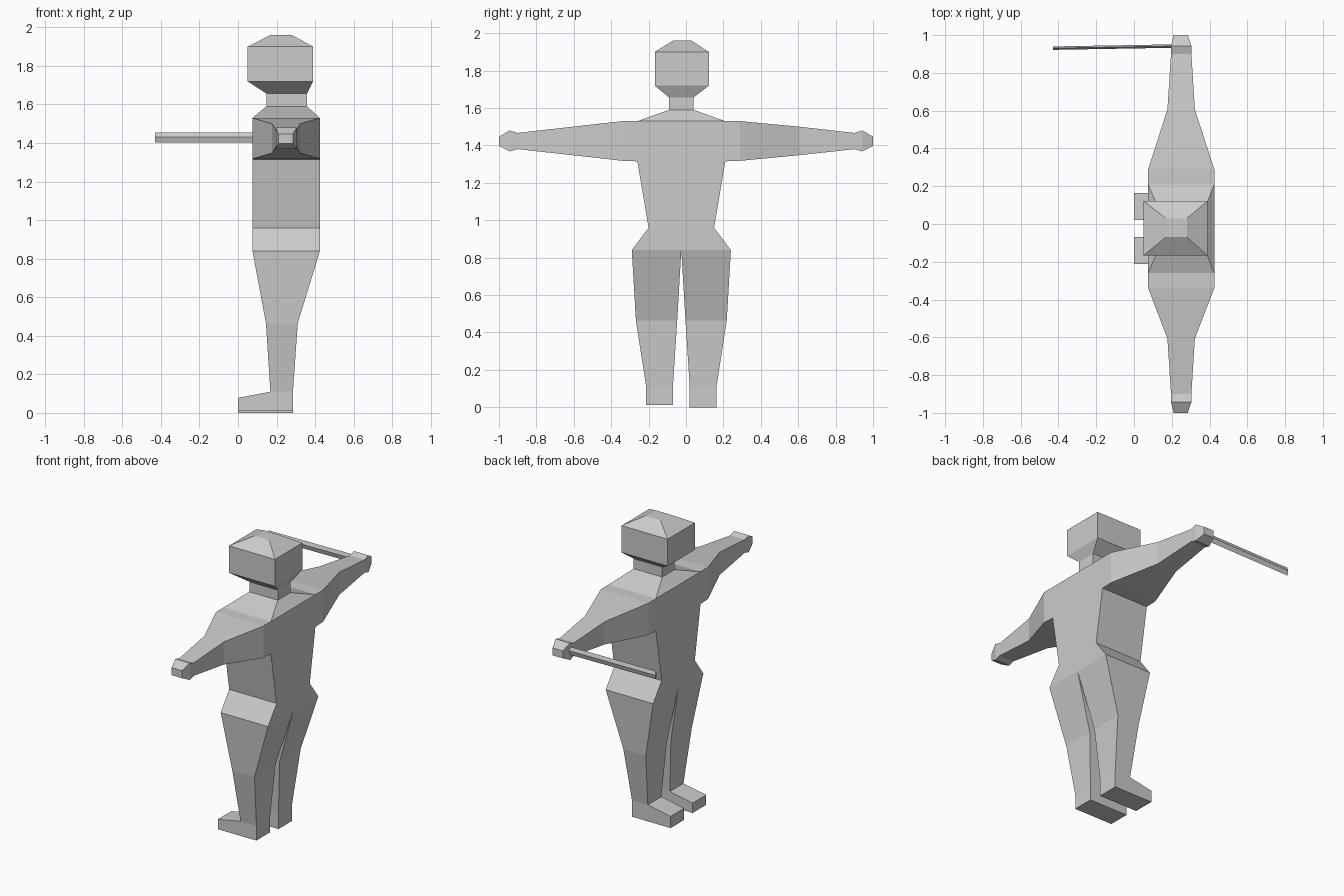
import bpy
import bmesh

if "Cube" in bpy.data.objects:
    bpy.data.objects.remove(bpy.data.objects["Cube"])

MID = -0.025  # centre line of the body in y


def loft(name, rings):
    """Skin a list of equal-length point rings and cap both ends."""
    bm = bmesh.new()
    loops = [[bm.verts.new(p) for p in ring] for ring in rings]
    n = len(loops[0])
    for a, b in zip(loops, loops[1:]):
        for i in range(n):
            j = (i + 1) % n
            bm.faces.new((a[i], a[j], b[j], b[i]))
    bm.faces.new(loops[0])
    bm.faces.new(loops[-1])
    bmesh.ops.recalc_face_normals(bm, faces=bm.faces)
    mesh = bpy.data.meshes.new(name)
    bm.to_mesh(mesh)
    bm.free()
    obj = bpy.data.objects.new(name, mesh)
    bpy.context.collection.objects.link(obj)
    return obj


def flat(z, x0, x1, y0, y1):
    """Horizontal rectangle."""
    return [(x0, y0, z), (x1, y0, z), (x1, y1, z), (x0, y1, z)]


def upright(y, x0, x1, z0, z1):
    """Rectangle standing across y."""
    return [(x0, y, z0), (x1, y, z0), (x1, y, z1), (x0, y, z1)]


# Torso: hips, waist, chest, shoulders, neck base
loft("torso", [
    flat(z, x0, x1, MID - w, MID + w) for z, x0, x1, w in (
        (0.84, 0.075, 0.425, 0.265),
        (0.96, 0.075, 0.425, 0.175),
        (1.315, 0.075, 0.425, 0.235),
        (1.53, 0.075, 0.425, 0.235),
        (1.59, 0.147, 0.358, 0.066))])

# Neck and head with bevelled crown and jaw
loft("head", [
    flat(1.59, 0.147, 0.358, -0.091, 0.041),
    flat(1.657, 0.147, 0.358, -0.091, 0.041),
    flat(1.72, 0.05, 0.39, -0.167, 0.122),
    flat(1.90, 0.05, 0.39, -0.167, 0.122),
    flat(1.96, 0.168, 0.28, -0.07, 0.03)])

for side, label in ((-1, "right"), (1, "left")):
    # Arm with fist
    loft(label + "_arm", [
        upright(MID + side * 0.235, 0.075, 0.425, 1.315, 1.53),
        upright(MID + side * 0.315, 0.075, 0.425, 1.318, 1.53),
        upright(side * 0.607, 0.177, 0.322, 1.348, 1.50),
        upright(side * 0.90, 0.196, 0.304, 1.38, 1.467),
        upright(side * 0.943, 0.196, 0.304, 1.368, 1.48),
        upright(side * 1.0, 0.21, 0.285, 1.397, 1.447)])

    # Leg tapering to the ankle
    loft(label + "_leg", [
        flat(z, x0, x1, MID + side * inner, MID + side * outer)
        for z, x0, x1, inner, outer in (
            (0.84, 0.075, 0.425, 0.0, 0.265),
            (0.465, 0.145, 0.31, 0.022, 0.243),
            (0.11, 0.168, 0.285, 0.045, 0.188))])

    # Foot: wedge profile extruded across the ankle width
    sole = 0.0 if side > 0 else 0.012
    profile = [(0, sole), (0.285, sole), (0.285, 0.11), (0.168, 0.11), (0, 0.078)]
    loft(label + "_foot", [
        [(x, MID + side * d, z) for x, z in profile] for d in (0.045, 0.188)])

# Flat diamond-section stick held in the left hand
loft("stick", [
    [(x, y, 1.402), (x, y + 0.009, 1.432), (x, y, 1.456), (x, y - 0.009, 1.432)]
    for x, y in ((-0.43, 0.931), (0.21, 0.942))])
